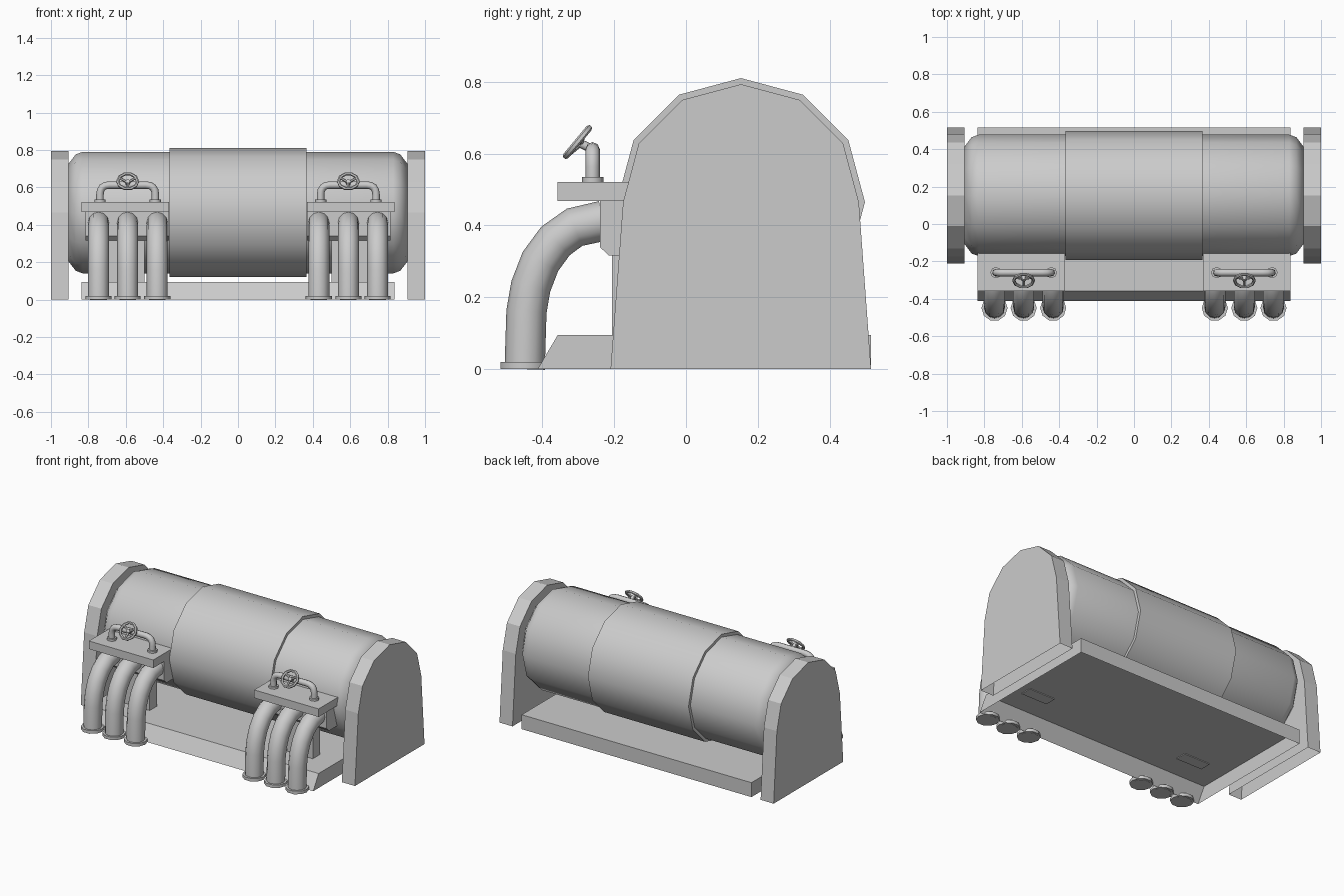
import bpy, bmesh, math
from mathutils import Vector, Matrix

cube = bpy.data.objects.get("Cube")
if cube:
    bpy.data.objects.remove(cube, do_unlink=True)

grey = bpy.data.materials.new("plain grey")
grey.use_nodes = True
grey.diffuse_color = (0.6, 0.6, 0.6, 1)
grey.node_tree.nodes["Principled BSDF"].inputs["Base Color"].default_value = (0.6, 0.6, 0.6, 1)

AXIS_Y, AXIS_Z = 0.153, 0.465   # tank axis


def finish(name, bm, smooth=False, open_bottom=False):
    bmesh.ops.recalc_face_normals(bm, faces=bm.faces)
    if open_bottom:
        low = [f for f in bm.faces if f.normal.z < -0.9 and f.calc_center_median().z < 0.01]
        bmesh.ops.delete(bm, geom=low, context='FACES')
    me = bpy.data.meshes.new(name)
    bm.to_mesh(me)
    bm.free()
    me.materials.append(grey)
    ob = bpy.data.objects.new(name, me)
    bpy.context.collection.objects.link(ob)
    if smooth:
        bpy.ops.object.select_all(action='DESELECT')
        ob.select_set(True)
        bpy.context.view_layer.objects.active = ob
        bpy.ops.object.shade_smooth_by_angle(angle=math.radians(50))
    return ob


def extrude_x(name, outline, x0, x1, open_bottom=False):
    """Extrude a (y, z) outline from x0 to x1."""
    bm = bmesh.new()
    face = bm.faces.new([bm.verts.new((x0, y, z)) for y, z in outline])
    new = bmesh.ops.extrude_face_region(bm, geom=[face])["geom"]
    bmesh.ops.translate(bm, vec=(x1 - x0, 0, 0), verts=[v for v in new if isinstance(v, bmesh.types.BMVert)])
    return finish(name, bm, open_bottom=open_bottom)


def sweep(name, path, radii, sides, normals=None, caps=True, closed=False):
    """Sweep a round section along a path of points."""
    bm = bmesh.new()
    pts = [Vector(p) for p in path]
    n = len(pts)
    rings = []
    for i, p in enumerate(pts):
        a = pts[(i - 1) % n] if closed or i else p
        b = pts[(i + 1) % n] if closed or i < n - 1 else p
        t = (b - a).normalized()
        side = normals or Vector((1, 0, 0))
        u = (side - t * side.dot(t)).normalized()
        w = t.cross(u)
        r = radii[i] if isinstance(radii, list) else radii
        rings.append([bm.verts.new(p + r * (math.cos(k * math.tau / sides) * u + math.sin(k * math.tau / sides) * w))
                      for k in range(sides)])
    for i in range(n if closed else n - 1):
        for k in range(sides):
            a, b, m = rings[i], rings[(i + 1) % n], (k + 1) % sides
            bm.faces.new((a[k], a[m], b[m], b[k]))
    if caps and not closed:
        bm.faces.new(rings[0])
        bm.faces.new(rings[-1])
    return finish(name, bm, smooth=True)


def rounded(points, radius, steps=4):
    """Round the inner corners of a path."""
    pts = [Vector(p) for p in points]
    out = [pts[0]]
    for a, c, b in zip(pts, pts[1:], pts[2:]):
        p, q = c + (a - c).normalized() * radius, c + (b - c).normalized() * radius
        for k in range(steps + 1):
            t = k / steps
            out.append(p * (1 - t) ** 2 + c * 2 * t * (1 - t) + q * t * t)
    return out + [pts[-1]]


# Tank with rounded ends, and the raised middle band
half = [(0.83, 0.325), (0.868, 0.311), (0.905, 0.262)]
profile = [(-x, r) for x, r in reversed(half)] + half
up = Vector((0, 0, 1))
sweep("tank", [(x, AXIS_Y, AXIS_Z) for x, r in profile], [r for x, r in profile], 12, up)
sweep("tank_band", [(x, AXIS_Y, AXIS_Z) for x in (-0.367, 0.367)], 0.345, 12, up)

# End plates: half of a twelve-sided disc with flared legs
arch = [(AXIS_Y + 0.328 * math.cos(k * math.pi / 6), AXIS_Z + 0.328 * math.sin(k * math.pi / 6)) for k in range(7)]
plate = [(0.515, 0)] + arch + [(-0.21, 0)]
extrude_x("left_end_plate", plate, 0.905, 1, True)
extrude_x("right_end_plate", plate, -1, -0.905, True)

# Base with a sloped front
extrude_x("base", [(-0.413, 0), (-0.357, 0.095), (0.515, 0.095), (0.515, 0)], -0.838, 0.838, True)

# Pipe stations on both sides
bend = [(-0.449, 0), (-0.444, 0.16), (-0.432, 0.23), (-0.405, 0.3), (-0.363, 0.357), (-0.31, 0.395), (-0.23, 0.413)]
for s, label in ((1, "left"), (-1, "right")):
    extrude_x(label + "_shelf", [(-0.357, 0.468), (-0.357, 0.521), (-0.1, 0.521), (-0.1, 0.468)], s * 0.368, s * 0.838)
    extrude_x(label + "_bracket", [(-0.24, 0.468), (-0.24, 0.34), (-0.215, 0.317), (-0.13, 0.317), (-0.13, 0.468)],
              s * 0.37, s * 0.815)
    extrude_x(label + "_post", [(-0.206, 0.09), (-0.206, 0.33), (-0.13, 0.33), (-0.13, 0.09)], s * 0.5, s * 0.69)

    for i, px in enumerate((0.432, 0.59, 0.746)):
        x = s * px
        sweep(f"{label}_pipe_{i + 1}", [(x, y, z) for y, z in bend], 0.056, 12, caps=False)
        sweep(f"{label}_pipe_flange_{i + 1}", [(x, -0.449, 0), (x, -0.449, 0.02)], 0.07, 10)

    # Small valve pipe on the shelf
    cx, vy, top = s * 0.59, -0.26, 0.612
    ends = (cx - 0.148, cx + 0.148)
    arch_path = rounded([(ends[0], vy, 0.52), (ends[0], vy, top), (ends[1], vy, top), (ends[1], vy, 0.52)], 0.05)
    sweep(label + "_valve_pipe", arch_path, 0.02, 8, Vector((0, 1, 0)))
    for k, x in enumerate(ends):
        sweep(f"{label}_valve_flange_{k + 1}", [(x, vy, 0.52), (x, vy, 0.535)], 0.03, 8)

    # Tilted hand wheel with three spokes
    hub = Vector((cx, -0.302, 0.632))
    right, rise = Vector((1, 0, 0)), Vector((0, 0.64, 0.77))
    axis = right.cross(rise)

    def around(angle, radius):
        return hub + radius * (math.cos(angle) * right + math.sin(angle) * rise)

    sweep(label + "_wheel_rim", [around(k * math.tau / 10, 0.053) for k in range(10)], 0.009, 6, axis, closed=True)
    for k in range(3):
        a = math.pi / 6 + k * math.tau / 3
        sweep(f"{label}_wheel_spoke_{k + 1}", [hub + axis * -0.01, around(a, 0.053)], 0.007, 6, axis)
    sweep(label + "_wheel_stem", [(cx, vy, top), hub], 0.012, 8)
